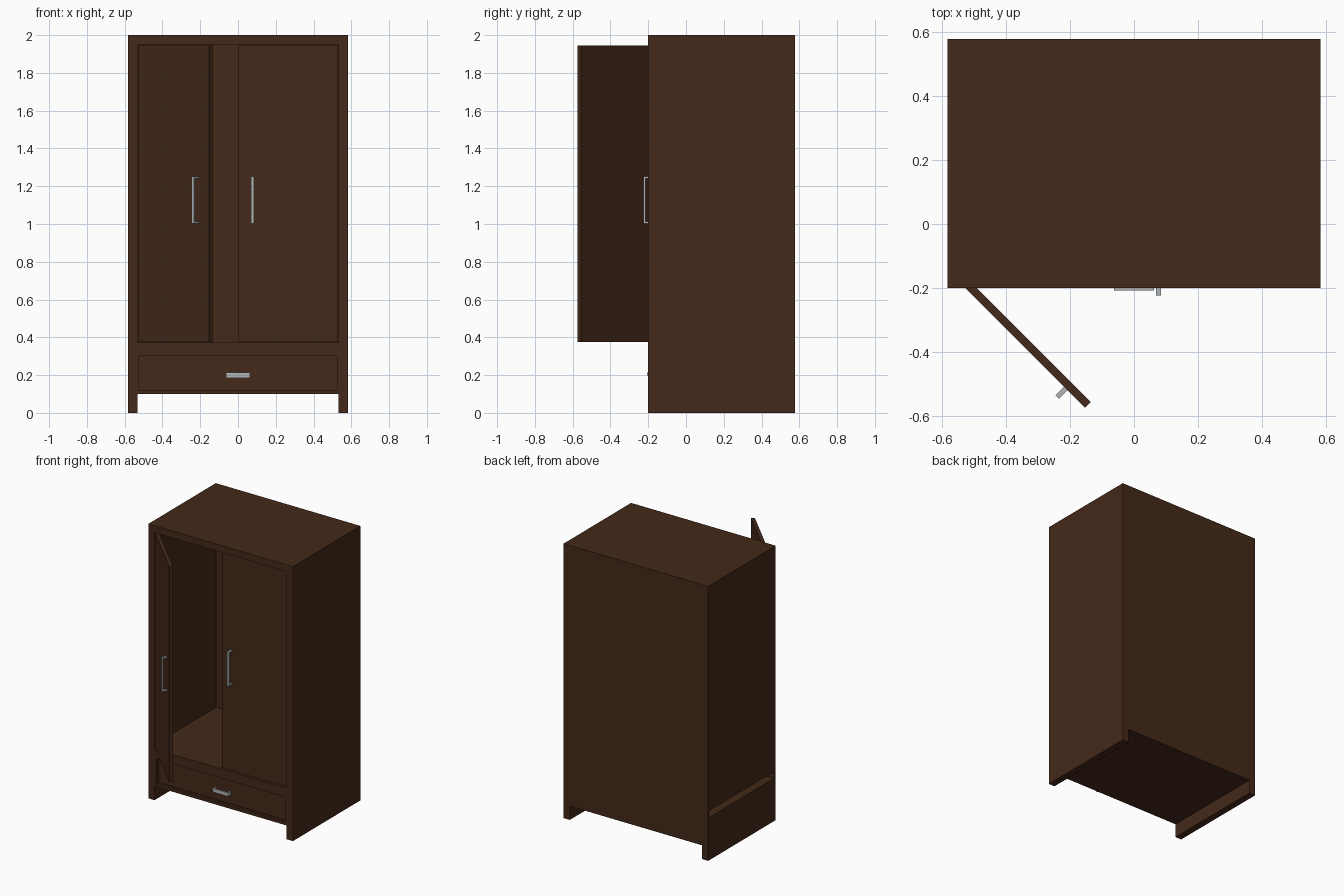
import bpy, bmesh, math
from mathutils import Matrix, Vector

if "Cube" in bpy.data.objects:
    bpy.data.objects.remove(bpy.data.objects["Cube"])

wood = bpy.data.materials.new("dark_wood")
wood.diffuse_color = (0.058, 0.022, 0.010, 1)
wood.use_nodes = True
wood.node_tree.nodes["Principled BSDF"].inputs["Base Color"].default_value = wood.diffuse_color
metal = bpy.data.materials.new("brushed_metal")
metal.diffuse_color = (0.45, 0.47, 0.48, 1)
metal.use_nodes = True
metal.node_tree.nodes["Principled BSDF"].inputs["Base Color"].default_value = metal.diffuse_color


def boards(name, mat, boxes, place=Matrix()):
    """One object from boxes given as (x0, x1, y0, y1, z0, z1)."""
    bm = bmesh.new()
    for x0, x1, y0, y1, z0, z1 in boxes:
        m = Matrix.Translation(((x0 + x1) / 2, (y0 + y1) / 2, (z0 + z1) / 2))
        m = m @ Matrix.Diagonal((x1 - x0, y1 - y0, z1 - z0, 1))
        bmesh.ops.create_cube(bm, size=1, matrix=m)
    mesh = bpy.data.meshes.new(name)
    bm.to_mesh(mesh)
    bm.free()
    mesh.materials.append(mat)
    ob = bpy.data.objects.new(name, mesh)
    ob.matrix_world = place
    bpy.context.collection.objects.link(ob)
    return ob


W, F, B = 0.583, -0.2, 0.577      # half width, front and back
I = 0.533                         # half width of the openings
T = 0.008                         # sheet thickness
FT = 0.02                         # front frame thickness
REACH = 0.037                     # how far handles stand out

# Carcass sheets; the left wall has a narrow slot above the drawer bay
boards("right_wall", wood, [(W - T, W, F, B, 0, 2)])
boards("left_wall", wood, [(-W, -W + T, F, B, 0, 0.312),
                           (-W, -W + T, F, B, 0.36, 2)])
boards("back_panel", wood, [(-W, W, B - T, B, 0.1, 2)])
boards("top_panel", wood, [(-W, W, F, B, 2 - T, 2)])
boards("base_panel", wood, [(-W, W, F, B, 0.1, 0.1 + T)])
boards("wardrobe_floor", wood, [(-W + T, W - T, F, B, 0.36, 0.372)])
boards("drawer_bay_top", wood, [(-W, W, F, B, 0.304, 0.312)])

# Runner legs, one under each side
for name, a, b in (("left_leg", -W, -I), ("right_leg", I, W)):
    boards(name, wood, [(a, b, F, B, 0, 0.1)])

# Front frame around the doors and the drawer
boards("front_frame", wood, [
    (-W, -I, F, F + FT, 0.1, 2), (I, W, F, F + FT, 0.1, 2),
    (-I, I, F, F + FT, 1.95, 2), (-I, I, F, F + FT, 0.304, 0.372),
    (-I, I, F, F + FT, 0.1, 0.12),
    (-I, -0.523, F, F + 0.04, 0.12, 0.304), (0.523, I, F, F + 0.04, 0.12, 0.304)])


def handle(name, length, place):
    """Upright bar on two posts; local origin on the door face at mid length."""
    h, w = length / 2, 0.008
    boards(name, metal, [
        (-w, w, -REACH, -REACH + 0.01, -h, h),
        (-w, w, -REACH + 0.01, 0, h - 0.01, h),
        (-w, w, -REACH + 0.01, 0, -h, -h + 0.01)], place)


# Doors: right closed, left swung open by 45 degrees
D0, D1 = 0.375, 1.946
boards("right_door", wood, [(0.003, 0.53, 0, 0.026, D0, D1)],
       Matrix.Translation((0, -0.187, 0)))
handle("right_door_handle", 0.25, Matrix.Translation((0.076, -0.187, 1.127)))

hinge = Matrix.Translation((-0.528, -0.199, 0)) @ Matrix.Rotation(-math.pi / 4, 4, 'Z')
boards("left_door", wood, [(0, 0.53, 0, 0.026, D0, D1)], hinge)
handle("left_door_handle", 0.25, hinge @ Matrix.Translation((0.445, 0, 1.127)))

# Drawer front and its sideways handle
boards("drawer_front", wood, [(-0.523, 0.523, -0.17, -0.145, 0.12, 0.304)])
handle("drawer_handle", 0.125,
       Matrix.Translation((0, -0.17, 0.207)) @ Matrix.Rotation(math.pi / 2, 4, 'Y'))
boards("drawer_handle_lip", metal, [(-0.0625, 0.0625, -0.2, -0.17, 0.185, 0.2)])
